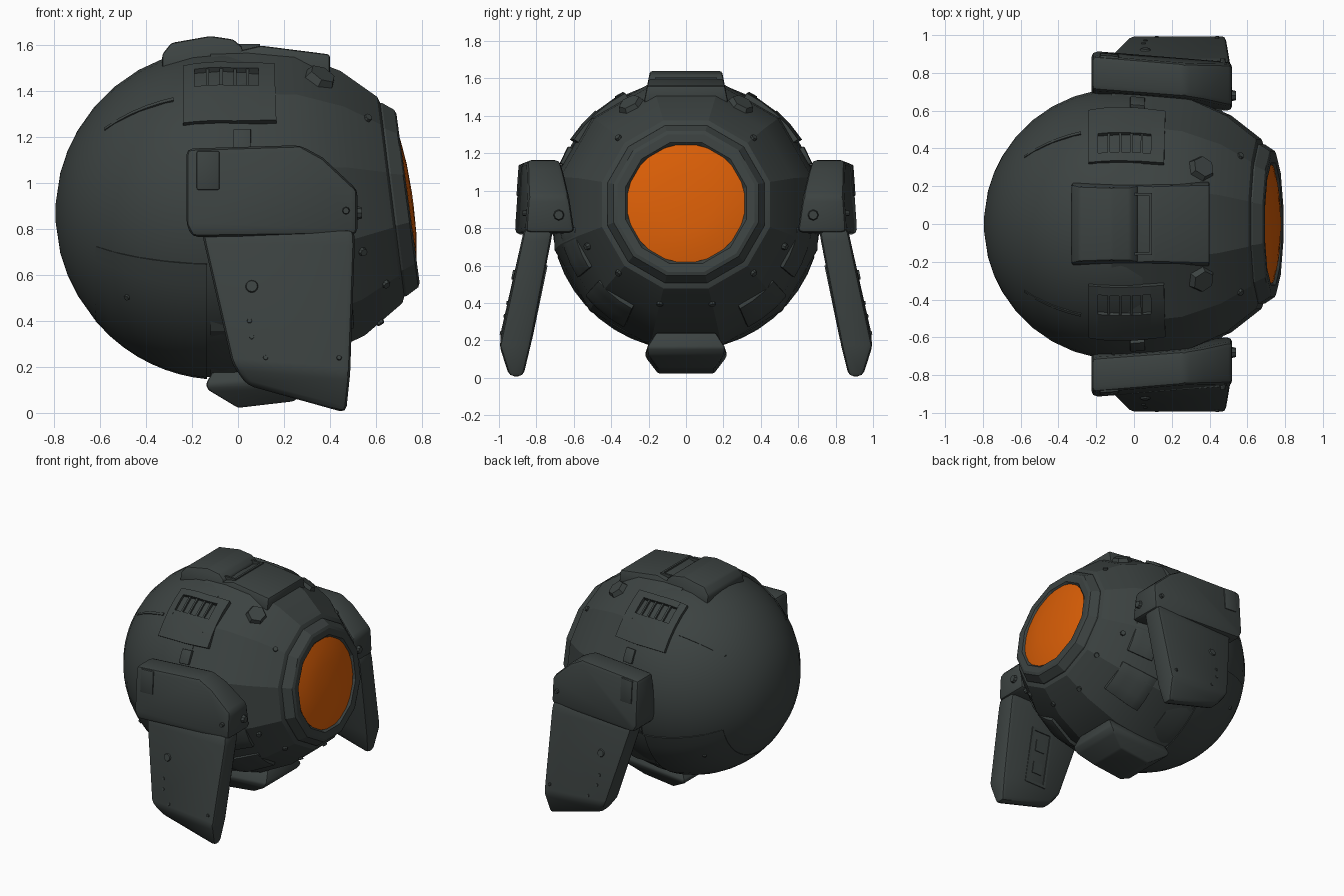
import bpy, bmesh, math
from mathutils import Vector, Matrix

if "Cube" in bpy.data.objects:
    bpy.data.objects.remove(bpy.data.objects["Cube"])


def material(name, rgb):
    m = bpy.data.materials.new(name)
    m.diffuse_color = (*rgb, 1)
    m.use_nodes = True
    m.node_tree.nodes["Principled BSDF"].inputs["Base Color"].default_value = m.diffuse_color
    return m


DARK = material("dark_grey", (0.045, 0.055, 0.053))
ORANGE = material("orange", (0.7, 0.112, 0.002))


def finish(name, bm, mat=DARK, bevel=0, angle=28):
    bmesh.ops.recalc_face_normals(bm, faces=bm.faces)
    if bevel:
        edges = [e for e in bm.edges if e.calc_face_angle(0) > 0.3]
        bmesh.ops.bevel(bm, geom=edges, offset=bevel, segments=2, profile=0.5, affect='EDGES')
        bmesh.ops.recalc_face_normals(bm, faces=bm.faces)
    me = bpy.data.meshes.new(name)
    bm.to_mesh(me)
    bm.free()
    me.materials.append(mat)
    ob = bpy.data.objects.new(name, me)
    bpy.context.collection.objects.link(ob)
    bpy.ops.object.select_all(action='DESELECT')
    ob.select_set(True)
    bpy.context.view_layer.objects.active = ob
    bpy.ops.object.shade_smooth_by_angle(angle=math.radians(angle))
    return ob


def loft(name, rings, mat=DARK, bevel=0, angle=28):
    """Skin closed rings of equal length, capping both ends."""
    bm = bmesh.new()
    vs = [[bm.verts.new(p) for p in ring] for ring in rings]
    n = len(vs[0])
    for a, b in zip(vs, vs[1:]):
        for i in range(n):
            j = (i + 1) % n
            bm.faces.new((a[i], a[j], b[j], b[i]))
    bm.faces.new(vs[0])
    bm.faces.new(vs[-1])
    return finish(name, bm, mat, bevel, angle)


def prism(name, poly, span, bevel=0.02, shear=0):
    """Side profile in x-z, extruded in y; span(z) gives both y limits."""
    return loft(name, [[(x, span(z)[k] + shear * x, z) for x, z in poly] for k in (0, 1)], bevel=bevel)


FRONT = [(-0.07, 0.72), (0.05, 0.712), (0.28, 0.68), (0.5, 0.58), (0.66, 0.46), (0.8, 0.36)]


def radius(x):
    if x <= -0.07:
        return math.sqrt(max(0.0, 0.5184 - (x + 0.07) ** 2))
    for (x0, r0), (x1, r1) in zip(FRONT, FRONT[1:]):
        if x <= x1:
            return r0 + (r1 - r0) * (x - x0) / (x1 - x0)
    return FRONT[-1][1]


def place(x, r, a):
    """Point at station x, radius r, angle a (degrees from up toward +y); front leans back."""
    t = max(0, x) / 0.7
    y, dz = r * math.sin(math.radians(a)), r * math.cos(math.radians(a))
    return Vector((x - 0.13 * t * dz, y, 0.87 + 0.06 * t + dz))


def lathe(name, prof, n, mat=DARK, angle=28):
    off = 180 / n
    return loft(name, [[place(x, r, off + 360 * i / n) for i in range(n)] for x, r in prof], mat, 0, angle)


def patch(name, x0, x1, a0, a1, lift=0.012, bevel=0, sink=0.03):
    """Raised plate following the body surface."""
    nx = max(1, round((x1 - x0) / 0.06))
    na = max(1, round(abs(a1 - a0) / 8))
    bm = bmesh.new()
    g = {}
    for k, h in enumerate((-sink, lift)):
        for i in range(nx + 1):
            for j in range(na + 1):
                x = x0 + (x1 - x0) * i / nx
                g[i, j, k] = bm.verts.new(place(x, radius(x) + h, a0 + (a1 - a0) * j / na))
    for i in range(nx):
        for j in range(na):
            for k in (0, 1):
                bm.faces.new((g[i, j, k], g[i + 1, j, k], g[i + 1, j + 1, k], g[i, j + 1, k]))
    for i in range(nx):
        for j in (0, na):
            bm.faces.new((g[i, j, 0], g[i + 1, j, 0], g[i + 1, j, 1], g[i, j, 1]))
    for j in range(na):
        for i in (0, nx):
            bm.faces.new((g[i, j, 0], g[i, j + 1, 0], g[i, j + 1, 1], g[i, j, 1]))
    return finish(name, bm, DARK, bevel)


def knob(name, pos, normal, r, h, n=8):
    bm = bmesh.new()
    rot = Vector((0, 0, 1)).rotation_difference(Vector(normal)).to_matrix().to_4x4()
    bmesh.ops.create_cone(bm, cap_ends=True, segments=n, radius1=r, radius2=r * 0.75, depth=h,
                          matrix=Matrix.Translation(pos) @ rot)
    return finish(name, bm)


def box(name, lo, hi, bevel=0.0):
    return prism(name, [(lo[0], lo[2]), (hi[0], lo[2]), (hi[0], hi[2]), (lo[0], hi[2])],
                 lambda z: (lo[1], hi[1]), bevel)


# Smooth back shell and faceted front shell
back = [(-0.07 - 0.725 * math.cos(math.radians(t)), 0.72 * math.sin(math.radians(t)))
        for t in (3, 14, 22, 30, 40, 50, 60, 70, 80, 90)]
lathe("back_shell", back + [(0.05, 0.708)], 48)
lathe("front_shell", [(-0.12, 0.6), (-0.12, 0.727), (0.05, 0.727), (0.28, 0.695), (0.5, 0.595),
                      (0.66, 0.465), (0.67, 0.44), (0.7, 0.3)], 12, angle=20)

# Rim around the eye, and the domed eye
lathe("eye_rim", [(0.62, 0.3), (0.62, 0.44), (0.68, 0.435), (0.732, 0.40), (0.74, 0.38),
                  (0.738, 0.335), (0.72, 0.318), (0.69, 0.3)], 12, angle=20)
lathe("eye_lens", [(0.69, 0.3), (0.726, 0.318), (0.743, 0.25), (0.755, 0.15), (0.76, 0.03)], 24, ORANGE, 40)

# Lower back shell plate
patch("lower_back_plate", -0.62, -0.135, 108, 252, 0.006)

# Hatch on top with a raised slotted block
top_y = lambda z: (-0.22 + 0.2 * (z - 1.5), 0.22 - 0.2 * (z - 1.5))
prism("top_hatch_rear", [(-0.33, 1.5), (-0.33, 1.56), (-0.29, 1.61), (-0.12, 1.64), (-0.02, 1.625),
                         (0.02, 1.59), (0.02, 1.5)], top_y, 0.012)
prism("top_hatch_front", [(0.0, 1.48), (0.0, 1.575), (0.1, 1.598), (0.4, 1.56), (0.4, 1.47)], top_y, 0.012)
for s in (1, -1):
    box("top_slot_side", (-0.02, s * 0.15, 1.55), (0.09, s * 0.165, 1.605))
box("top_slot_front", (0.08, -0.165, 1.55), (0.095, 0.165, 1.605))

# Angular foot plate under the body
loft("foot_plate", [
    [(-0.1, -0.19, 0.2), (0.36, -0.16, 0.24), (0.36, 0.16, 0.24), (-0.1, 0.19, 0.2)],
    [(-0.14, -0.22, 0.125), (0.38, -0.21, 0.16), (0.38, 0.21, 0.16), (-0.14, 0.22, 0.125)],
    [(-0.13, -0.21, 0.1), (0.35, -0.2, 0.12), (0.35, 0.2, 0.12), (-0.13, 0.21, 0.1)],
    [(0.0, -0.15, 0.022), (0.24, -0.15, 0.05), (0.24, 0.15, 0.05), (0.0, 0.15, 0.022)]], bevel=0.01)

for s in (1, -1):
    # Shoulder pod, turned slightly inward toward the eye
    turn = -0.08 * s
    prism("shoulder_pod", [(-0.225, 1.15), (0.27, 1.165), (0.37, 1.11), (0.52, 0.97), (0.52, 0.775),
                           (-0.2, 0.765), (-0.225, 0.82)],
          lambda z: (s * (0.635 + 0.15 * (z - 0.77)), s * (0.9 - 0.07 * (z - 0.77))), 0.028, turn)
    prism("pod_plate", [(-0.18, 0.97), (-0.08, 0.97), (-0.08, 1.14), (-0.18, 1.14)],
          lambda z: (s * 0.8, s * (0.907 - 0.07 * (z - 0.77))), 0.008, turn)
    knob("pod_bolt", (0.47, s * 0.86, 0.88), (0, s, 0), 0.018, 0.03)
    knob("pod_end_bolt", (0.525, s * 0.68, 0.87), (1, 0, 0), 0.032, 0.03)

    # Hanging wing, splayed outward
    secs = [(-0.16, 0.8, 0.505, 0.8, 0.71, 0.865), (-0.145, 0.73, 0.508, 0.73, 0.722, 0.88),
            (-0.025, 0.21, 0.488, 0.17, 0.83, 0.998), (0.04, 0.12, 0.47, 0.0, 0.87, 0.945)]
    loft("wing", [[(x0, s * yi, z0), (x1, s * yi, z1), (x1, s * yo, z1), (x0, s * yo, z0)]
                  for x0, z0, x1, z1, yi, yo in secs], bevel=0.028)
    out = lambda z: 0.876 + 0.212 * (0.76 - z)
    knob("wing_disc", (0.06, s * out(0.55), 0.55), (0, s, 0.2), 0.032, 0.018, 12)
    for x, z in ((0.05, 0.4), (0.06, 0.33), (0.12, 0.24), (0.44, 0.24)):
        knob("wing_rivet", (x, s * out(z), z), (0, s, 0.2), 0.013, 0.016)
    # Raised rails and slot blocks on the inner face of the wing
    inn = lambda z: 0.717 + 0.208 * (0.75 - z)
    for x0, x1, z0, z1 in ((0.12, 0.14, 0.2, 0.6), (0.28, 0.3, 0.2, 0.6), (0.12, 0.3, 0.58, 0.6),
                           (0.12, 0.3, 0.2, 0.22), (0.17, 0.25, 0.28, 0.36), (0.17, 0.25, 0.44, 0.52)):
        prism("wing_inner_rail", [(x0, z0), (x1, z0), (x1, z1), (x0, z1)],
              lambda z: (s * (inn(z) - 0.008), s * (inn(z) + 0.03)), 0)

    # Vent panel: frame strips around an opening with slats
    for x0, x1, a0, a1 in ((-0.24, -0.19, 27, 57), (0.1, 0.18, 27, 57), (-0.19, 0.1, 27, 31),
                           (-0.19, 0.1, 41, 57)):
        patch("vent_frame", x0, x1, s * a0, s * a1, 0.02)
    for i in range(4):
        x = -0.14 + i * 0.06
        patch("vent_slat", x, x + 0.014, s * 31, s * 41, 0.014)
    patch("side_bracket", -0.02, 0.06, s * 60, s * 68, 0.014, 0.004)
    patch("shell_trim", -0.58, -0.28, s * 43.5, s * 45, 0.006)

    # Lug, front plates and bolts on the facets
    knob("front_lug", place(0.4, radius(0.4), s * 28), (0.45, s * 0.45, 0.8), 0.08, 0.05, 6)
    patch("front_lower_plate", 0.22, 0.46, s * 130, s * 152, 0.016, 0.006)
    patch("front_side_plate", 0.3, 0.46, s * 100, s * 122, 0.014, 0.006)
    for x, a in ((0.6, 45), (0.6, 135), (0.52, 112), (0.56, 165)):
        d = place(x, 1, s * a) - place(x, 0, s * a)
        knob("front_bolt", place(x, radius(x), s * a), (0.6, d.y, d.z), 0.022, 0.035)
    knob("shell_bolt", place(-0.48, radius(-0.48), s * 128), (-0.5, s * 0.6, -0.5), 0.016, 0.025)
